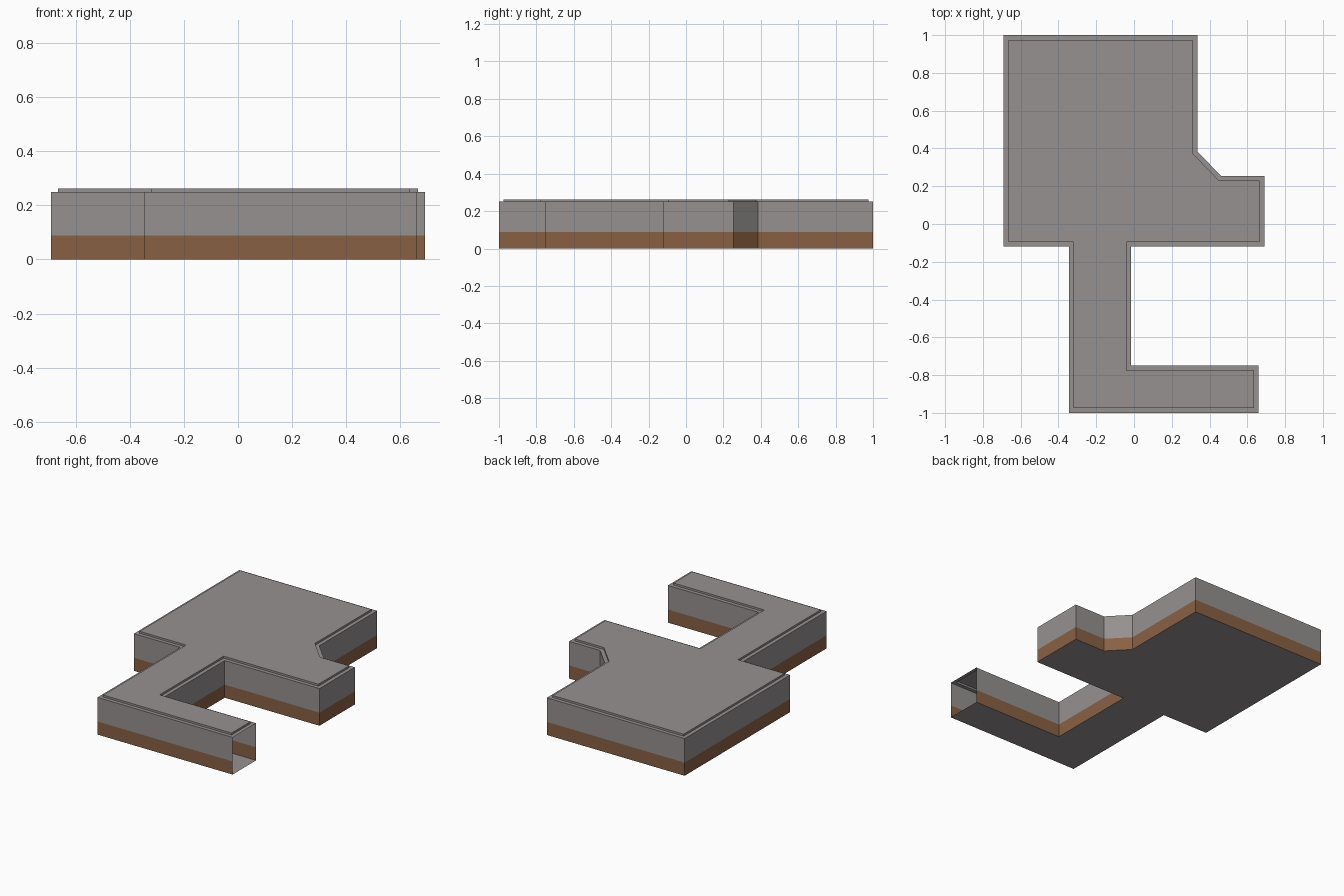
import bpy
from mathutils import Vector

if "Cube" in bpy.data.objects:
    bpy.data.objects.remove(bpy.data.objects["Cube"])

# Footprint, counter-clockwise; the edge starting at OPEN has no wall
PLAN = [(-0.345, -1), (0.66, -1), (0.66, -0.75), (-0.015, -0.75),
        (-0.015, -0.12), (0.69, -0.12), (0.69, 0.255), (0.46, 0.255),
        (0.335, 0.385), (0.335, 1), (-0.69, 1), (-0.69, -0.12), (-0.345, -0.12)]
OPEN = 1
N = len(PLAN)
BASE_Z, EAVE_Z, ROOF_Z, INSET = 0.088, 0.25, 0.263, 0.025


def material(name, rgb):
    m = bpy.data.materials.new(name)
    m.diffuse_color = (*rgb, 1)
    m.use_nodes = True
    m.node_tree.nodes["Principled BSDF"].inputs["Base Color"].default_value = m.diffuse_color
    return m


grey = material("warm grey", (0.30, 0.283, 0.278))
brown = material("brown", (0.25, 0.118, 0.057))


def add_mesh(name, verts, faces, mat):
    me = bpy.data.meshes.new(name)
    me.from_pydata(verts, [], faces)
    me.materials.append(mat)
    ob = bpy.data.objects.new(name, me)
    bpy.context.collection.objects.link(ob)
    return ob


def ring(points, z):
    return [(x, y, z) for x, y in points]


def band(skip=None, start=0):
    """Quads joining one ring of N points to the next."""
    return [(start + i, start + (i + 1) % N, start + N + (i + 1) % N, start + N + i)
            for i in range(N) if i != skip]


def inset(points, d):
    """Mitred inward offset of the footprint."""
    out = []
    for i in range(N):
        a, b, c = (Vector(points[(i + k) % N]) for k in (-1, 0, 1))
        e1, e2 = (b - a).normalized(), (c - b).normalized()
        n1, n2 = Vector((-e1.y, e1.x)), Vector((-e2.y, e2.x))
        out.append(tuple(b + (n1 + n2) * d / (1 + n1.dot(n2))))
    return out


# Walls in two colours, open at the end of the narrow wing
add_mesh("lower_walls", ring(PLAN, 0) + ring(PLAN, BASE_Z), band(OPEN), brown)
add_mesh("upper_walls", ring(PLAN, BASE_Z) + ring(PLAN, EAVE_Z), band(OPEN), grey)

# Floor
add_mesh("floor", ring(PLAN, 0), [tuple(reversed(range(N)))], grey)

# Roof: flat rim, small step and raised deck
inner = inset(PLAN, INSET)
add_mesh("roof", ring(PLAN, EAVE_Z) + ring(inner, EAVE_Z) + ring(inner, ROOF_Z),
         band() + band(start=N) + [tuple(range(2 * N, 3 * N))], grey)
